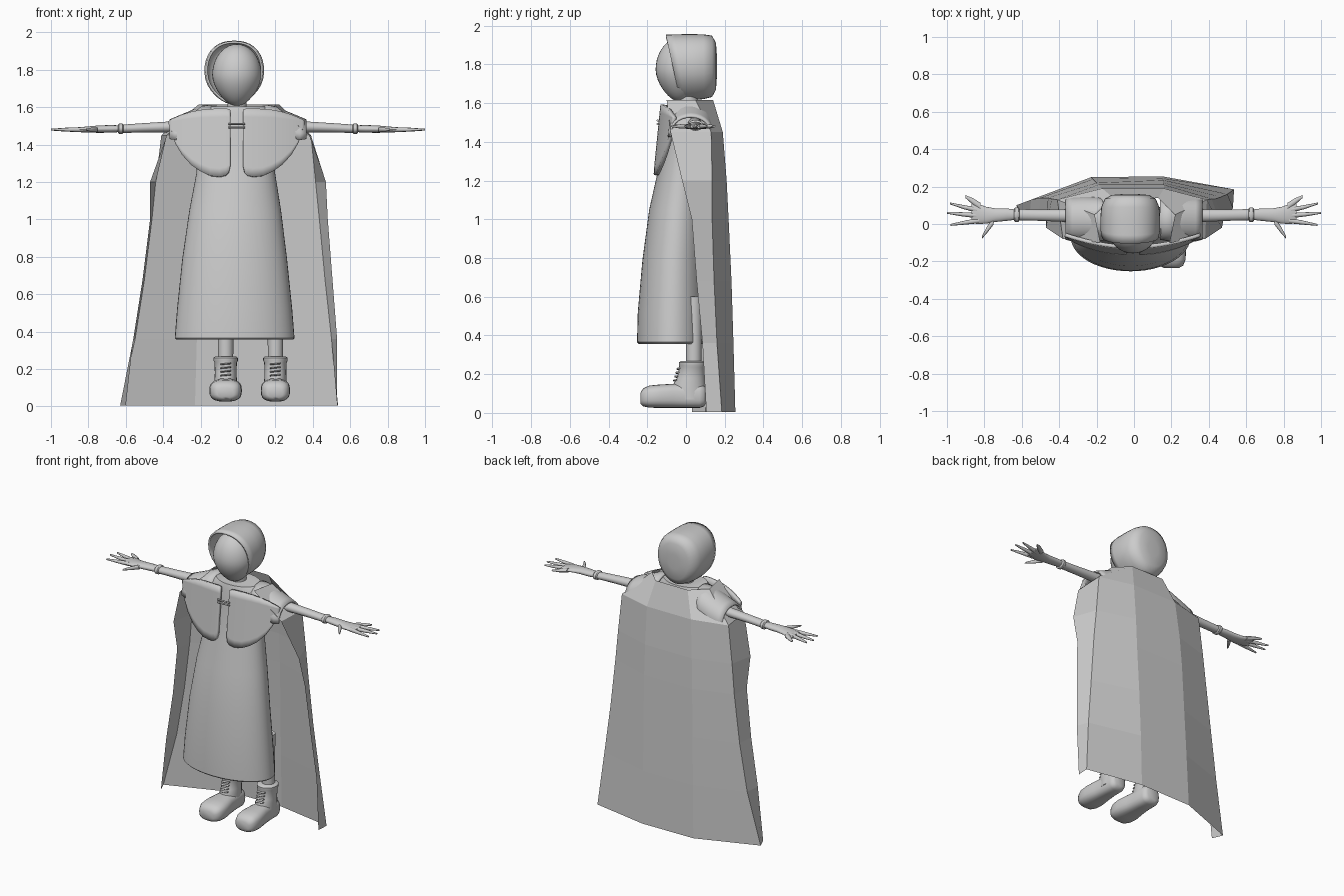
import bpy, bmesh, math
from mathutils import Vector

cube = bpy.data.objects.get("Cube")
if cube:
    bpy.data.objects.remove(cube, do_unlink=True)

clay = bpy.data.materials.new("plain_grey")
clay.use_nodes = True
GREY = (0.6, 0.6, 0.6, 1)
clay.diffuse_color = GREY
clay.node_tree.nodes["Principled BSDF"].inputs["Base Color"].default_value = GREY


def finish(name, bm, smooth=45, thick=0):
    bmesh.ops.recalc_face_normals(bm, faces=bm.faces)
    mesh = bpy.data.meshes.new(name)
    bm.to_mesh(mesh)
    bm.free()
    mesh.materials.append(clay)
    ob = bpy.data.objects.new(name, mesh)
    bpy.context.collection.objects.link(ob)
    if thick:
        mod = ob.modifiers.new("thickness", 'SOLIDIFY')
        mod.thickness = thick
        mod.offset = -1
    if smooth:
        bpy.ops.object.select_all(action='DESELECT')
        ob.select_set(True)
        bpy.context.view_layer.objects.active = ob
        bpy.ops.object.shade_smooth_by_angle(angle=math.radians(smooth))
    return ob


def sheet(bm, rows, closed=False):
    """Skin a list of equally long point rows with quads."""
    rows = [[bm.verts.new(p) for p in row] for row in rows]
    for a, b in zip(rows, rows[1:]):
        count = len(a)
        for i in range(count if closed else count - 1):
            j = (i + 1) % count
            bm.faces.new((a[i], a[j], b[j], b[i]))
    return rows


def loft(name, axis, rings, n=24, power=2, caps=(True, True), side=1,
         warp=None, smooth=45, thick=0):
    """Skin superellipse rings (centre, radius u, radius v) square to an axis."""
    u, v = {'x': (1, 2), 'y': (0, 2), 'z': (0, 1)}[axis]
    rows = []
    for centre, ru, rv in rings:
        row = []
        for i in range(n):
            a = math.tau * i / n
            c, s = math.cos(a), math.sin(a)
            p = Vector(centre)
            p[u] += ru * math.copysign(abs(c) ** (2 / power), c)
            p[v] += rv * math.copysign(abs(s) ** (2 / power), s)
            if warp:
                p = warp(p)
            p.x *= side
            row.append(p)
        rows.append(row)
    bm = bmesh.new()
    rows = sheet(bm, rows, closed=True)
    for cap, row in zip(caps, (rows[0], rows[-1])):
        if cap:
            bm.faces.new(row)
    return finish(name, bm, smooth, thick)


# Dress with a rolled hem
loft("dress", 'z', [
    ((-.018, -.07, .38), .29, .15), ((-.018, -.07, .357), .312, .175),
    ((-.018, -.07, .365), .32, .183), ((-.018, -.068, .52), .308, .181),
    ((-.018, -.06, .79), .28, .165), ((-.015, -.042, 1.05), .245, .148),
    ((-.012, -.02, 1.25), .21, .125), ((-.01, 0, 1.45), .2, .115),
    ((0, .005, 1.57), .19, .11), ((0, .005, 1.605), .15, .1)], n=48)
loft("neck", 'z', [((-.005, .01, 1.56), .055, .055), ((-.005, .01, 1.7), .045, .05)])

# Egg-shaped blank head
bm = bmesh.new()
bmesh.ops.create_uvsphere(bm, u_segments=32, v_segments=20, radius=1)
for vert in bm.verts:
    x, y, z = vert.co
    taper = 1 - .22 * max(0, -z) ** 1.5
    vert.co = (-.006 + .132 * x * taper, -.03 + .127 * y * taper, 1.772 + .165 * z)
finish("head", bm, 60)


# Hood, narrowing to the neck with a slanted opening
def hood_shape(p):
    low = min(1, max(0, (1.8 - p.z) / .18))
    p.x = -.02 + (p.x + .02) * (1 - .28 * low * low)
    p.y += .22 * (1.955 - p.z) * min(1, max(0, (.1 - p.y) / .2))
    return p


loft("hood", 'y', [
    ((-.02, -.105, 1.785), .153, .168), ((-.02, -.06, 1.785), .16, .17),
    ((-.02, .02, 1.786), .16, .17), ((-.02, .09, 1.788), .155, .167),
    ((-.02, .135, 1.79), .136, .158), ((-.02, .155, 1.79), .1, .12),
    ((-.02, .16, 1.79), .04, .05)],
    n=36, power=2.3, caps=(False, True), warp=hood_shape, smooth=60, thick=.012)

# Low-poly cape: columns run front edge, side fold, two back seams, fold, edge
cape_rows = [
    (1.615, (-.18, -.1), (-.21, .05), (-.11, .14), (.13, .14), (.22, .05), (.19, -.1)),
    (1.45, (-.38, -.08), (-.41, .13), (-.17, .19), (.16, .19), (.39, .13), (.38, -.08)),
    (1.2, (-.47, -.02), (-.44, .135), (-.19, .21), (.16, .21), (.415, .135), (.47, -.02)),
    (1.0, (-.47, .02), (-.46, .14), (-.2, .22), (.16, .22), (.435, .135), (.48, .03)),
    (.68, (-.51, .03), (-.5, .14), (-.21, .23), (.155, .235), (.465, .145), (.505, .055)),
    (.36, (-.56, .03), (-.55, .13), (-.22, .24), (.15, .245), (.5, .16), (.53, .085)),
    (.005, (-.6, .03), (-.63, .1), (-.23, .25), (.15, .255), (.535, .185), (.53, .105))]
bm = bmesh.new()
sheet(bm, [[(x, y, row[0]) for x, y in row[1:]] for row in cape_rows])
finish("cape", bm, 0)

# Collar flaps: top and lower edge heights at steps outward from the middle
flap_edge = [(.034, 1.585, 1.285), (.042, 1.59, 1.25), (.058, 1.592, 1.234),
             (.09, 1.592, 1.227), (.14, 1.59, 1.232), (.19, 1.585, 1.255),
             (.24, 1.575, 1.29), (.29, 1.56, 1.345), (.325, 1.545, 1.405),
             (.347, 1.535, 1.46), (.362, 1.525, 1.515)]
STEPS = 8
for label, side in (("left", 1), ("right", -1)):
    bm = bmesh.new()
    rows = []
    for x, top, bottom in flap_edge:
        row = []
        for k in range(STEPS + 1):
            z = bottom + (top - bottom) * k / STEPS
            row.append((-.007 + side * x, -.158 + .1 * (z - 1.24) + .55 * x * x, z))
        rows.append(row)
    sheet(bm, rows)
    bmesh.ops.recalc_face_normals(bm, faces=bm.faces)
    flap = finish(label + "_collar_flap", bm, 45, .02)
    flap.modifiers["thickness"].offset = 0

    # Wide short sleeve, arched over the arm and open below
    bm = bmesh.new()
    rows = []
    for x, ry, top, low in ((.14, .11, 1.615, 1.5), (.2, .12, 1.605, 1.47),
                            (.27, .122, 1.575, 1.44), (.33, .118, 1.55, 1.425),
                            (.365, .11, 1.535, 1.43)):
        rows.append([(side * x, .025 - ry * math.cos(math.pi * i / 14),
                      low + (top - low) * math.sin(math.pi * i / 14) ** .8)
                     for i in range(15)])
    sheet(bm, rows)
    finish(label + "_short_sleeve", bm, 45, .012)

    # Arm, cuff and hand
    loft(label + "_arm", 'x', [((.15, .045, 1.5), .036, .034), ((.36, .045, 1.495), .034, .029),
                               ((.5, .047, 1.49), .03, .025), ((.63, .05, 1.484), .03, .022)],
         side=side)
    loft(label + "_cuff", 'x', [((.612, .05, 1.485), .03, .022), ((.618, .05, 1.485), .038, .028),
                                ((.635, .05, 1.485), .039, .028), ((.641, .05, 1.485), .032, .022)],
         side=side)
    loft(label + "_hand", 'x', [((.63, .05, 1.485), .027, .018), ((.68, .05, 1.484), .033, .02),
                                ((.74, .047, 1.483), .036, .02), ((.79, .047, 1.481), .045, .017),
                                ((.84, .055, 1.48), .055, .014), ((.87, .06, 1.479), .05, .01)],
         side=side)
    fingers = {"thumb": ((.75, .02), (.785, -.03), (.812, -.07)),
               "index_finger": ((.83, .018), (.9, .008), (.982, -.005)),
               "middle_finger": ((.84, .045), (.92, .052), (1.0, .06)),
               "ring_finger": ((.84, .075), (.91, .09), (.983, .11)),
               "little_finger": ((.82, .09), (.86, .12), (.9, .146))}
    for finger, points in fingers.items():
        wide = 1.6 if finger in ("thumb", "little_finger") else 1
        rings = [((x, y, 1.48), r * wide, r)
                 for (x, y), r in zip(points, (.014, .011, .005))]
        loft(label + "_" + finger, 'x', rings, n=10, side=side)

# Legs and laced boots
for label, cx, wide in (("left", .2, .9), ("right", -.066, 1)):
    loft(label + "_leg", 'z', [((cx, .04, .2), .04, .04), ((cx, .04, .6), .043, .043)])
    foot = [(-.235, .075, .045, .028), (-.222, .08, .07, .046), (-.19, .084, .084, .057),
            (-.14, .086, .087, .06), (-.07, .088, .074, .062), (0, .088, .064, .062),
            (.07, .088, .064, .062), (.092, .088, .056, .055), (.102, .088, .04, .04)]
    loft(label + "_boot_foot", 'y', [((cx, y, z), rx * wide, rz) for y, z, rx, rz in foot],
         power=2.8)
    shaft = [(.07, .02, .06, .08), (.14, .015, .06, .085), (.18, .025, .058, .072),
             (.235, .032, .06, .066), (.245, .033, .065, .07), (.26, .033, .065, .07),
             (.268, .033, .055, .06)]
    loft(label + "_boot_shaft", 'z', [((cx, y, z), rx, ry) for z, y, rx, ry in shaft])
    for k in range(4):
        z = .165 + .02 * k
        y = -.056 + .006 * k
        loft(f"{label}_boot_lace_{k}", 'x', [((cx - .028, y, z), .01, .004),
                                             ((cx + .028, y, z + .005), .01, .004)], n=8)

# Clasp joining the collar flaps
for k, z in enumerate((1.492, 1.51)):
    loft(f"clasp_bar_{k}", 'x', [((-.05, -.146, z), .006, .005), ((.038, -.146, z), .006, .005)], n=8)
